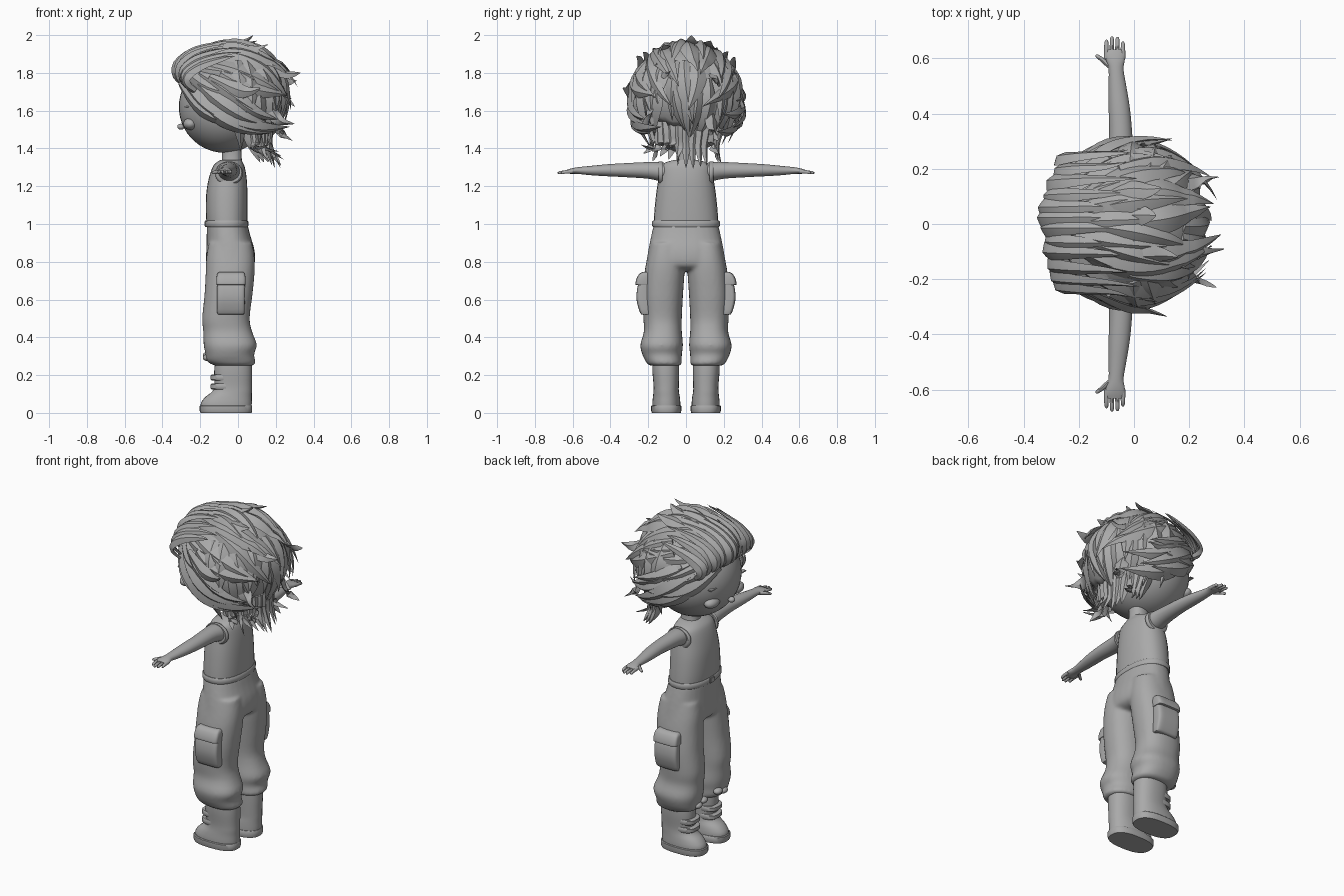
import bpy, bmesh, math, random
from mathutils import Vector, Matrix

if "Cube" in bpy.data.objects:
    bpy.data.objects.remove(bpy.data.objects["Cube"])

random.seed(7)
grey = bpy.data.materials.new("plain_grey")
grey.diffuse_color = (0.4, 0.4, 0.4, 1)
grey.use_nodes = True
grey.node_tree.nodes["Principled BSDF"].inputs["Base Color"].default_value = grey.diffuse_color


def finish(bm, name, angle=40):
    bmesh.ops.recalc_face_normals(bm, faces=bm.faces)
    me = bpy.data.meshes.new(name)
    bm.to_mesh(me)
    bm.free()
    me.materials.append(grey)
    for p in me.polygons:
        p.use_smooth = True
    me.set_sharp_from_angle(angle=math.radians(angle))
    ob = bpy.data.objects.new(name, me)
    bpy.context.collection.objects.link(ob)
    return ob


def smooth_rows(rows, k):
    """Catmull-Rom resampling of rows of numbers."""
    out = []
    for i in range(len(rows) - 1):
        a, b, c, d = rows[max(i - 1, 0)], rows[i], rows[i + 1], rows[min(i + 2, len(rows) - 1)]
        for j in range(k):
            t = j / k
            out.append([0.5 * (2 * q + (r - p) * t + (2 * p - 5 * q + 4 * r - s) * t * t
                               + (3 * q - p - 3 * r + s) * t ** 3) for p, q, r, s in zip(a, b, c, d)])
    return out + [list(rows[-1])]


def skin(bm, rings):
    """Join rings of points into a closed tube."""
    vs = [[bm.verts.new(p) for p in r] for r in rings]
    n = len(vs[0])
    for a, b in zip(vs, vs[1:]):
        for i in range(n):
            bm.faces.new((a[i], a[(i + 1) % n], b[(i + 1) % n], b[i]))
    bm.faces.new(vs[0])
    bm.faces.new(vs[-1])


def loft_into(bm, axis, rows, n=2.3, k=3, seg=28, side=1):
    """Rows: position along axis, then min and max of the two other axes."""
    rings = []
    for h, a0, a1, b0, b1 in smooth_rows(rows, k):
        ring = []
        for i in range(seg):
            t = 2 * math.pi * i / seg
            c, s = math.cos(t), math.sin(t)
            a = (a0 + a1) / 2 + (a1 - a0) / 2 * math.copysign(abs(c) ** (2 / n), c)
            b = (b0 + b1) / 2 + (b1 - b0) / 2 * math.copysign(abs(s) ** (2 / n), s)
            ring.append((a, b * side, h) if axis == 'z' else (a, h * side, b))
        rings.append(ring)
    skin(bm, rings)


def loft(name, axis, rows, **kw):
    bm = bmesh.new()
    loft_into(bm, axis, rows, **kw)
    return finish(bm, name)


def ball(name, c, r, seg=32, keep=None):
    bm = bmesh.new()
    bmesh.ops.create_uvsphere(bm, u_segments=seg, v_segments=seg * 2 // 3, radius=1,
                              matrix=Matrix.Translation(c) @ Matrix.Diagonal((*r, 1)))
    if keep:
        bmesh.ops.delete(bm, geom=[v for v in bm.verts if not keep(v.co)], context='VERTS')
    return finish(bm, name)


def box(name, lo, hi, bevel=0.008):
    bm = bmesh.new()
    lo, hi = Vector(lo), Vector(hi)
    bmesh.ops.create_cube(bm, size=1, matrix=Matrix.Translation((lo + hi) / 2)
                          @ Matrix.Diagonal((*(hi - lo), 1)))
    bmesh.ops.bevel(bm, geom=bm.edges[:], offset=bevel, segments=2, affect='EDGES')
    return finish(bm, name)


# torso and belt
loft("tank_top", 'z', [(0.99, -.165, .048, -.172, .172), (1.06, -.17, .05, -.168, .168),
     (1.16, -.168, .05, -.158, .158), (1.24, -.155, .046, -.146, .146),
     (1.30, -.135, .036, -.138, .138), (1.325, -.115, .025, -.11, .11), (1.34, -.09, .02, -.06, .06)])
loft("neck", 'z', [(1.28, -.1, .03, -.07, .07), (1.34, -.085, .02, -.05, .05), (1.45, -.085, .02, -.05, .05)])
loft("belt", 'z', [(.985, -.17, .053, -.175, .175), (.99, -.173, .055, -.179, .179),
     (1.012, -.173, .055, -.179, .179), (1.018, -.168, .05, -.175, .175)], k=1)
box("belt_buckle", (-.178, -.022, .985), (-.165, .022, 1.018), .004)

# trousers: hips and both legs fused into one cloth surface
bm = bmesh.new()
loft_into(bm, 'z', [(1.0, -.165, .05, -.17, .17), (.94, -.166, .065, -.184, .184),
          (.86, -.168, .088, -.2, .2), (.79, -.167, .088, -.208, .208), (.762, -.13, .06, -.18, .18),
          (.752, -.08, .02, -.1, .1)])
for s in (1, -1):
    loft_into(bm, 'z', [(.9, -.155, .075, .02, .188), (.82, -.168, .088, .008, .206),
              (.74, -.171, .088, .008, .22), (.62, -.178, .076, .016, .23), (.5, -.19, .062, .022, .226),
              (.43, -.184, .075, .022, .223), (.36, -.182, .1, .016, .242), (.31, -.172, .085, .022, .232),
              (.275, -.166, .092, .022, .215), (.255, -.135, .087, .025, .2), (.248, -.1, .06, .05, .17)], side=s)
pants = finish(bm, "pants")
m = pants.modifiers.new("fuse", 'REMESH')
m.mode, m.voxel_size, m.use_smooth_shade = 'VOXEL', .009, True
m = pants.modifiers.new("soften", 'SMOOTH')
m.factor, m.iterations = .5, 8

for s, tag in ((1, "left"), (-1, "right")):
    for i, (y, z) in enumerate(((.07, .305), (.12, .292))):
        ball("cuff_knot_%s_%d" % (tag, i), (-.163, s * y, z), (.024, .03, .018), 14)
    # puffy cargo pocket and flap
    loft("pocket_" + tag, 'z', [(.52, -.1, .026, .19, .228), (.53, -.11, .034, .19, .243),
         (.6, -.112, .036, .19, .262), (.67, -.11, .036, .19, .256), (.72, -.106, .034, .19, .235)],
         n=5, seg=40, side=s)
    loft("pocket_flap_" + tag, 'z', [(.677, -.112, .038, .19, .262), (.682, -.115, .04, .19, .268),
         (.71, -.114, .04, .19, .262), (.735, -.11, .036, .18, .248), (.746, -.1, .028, .18, .23)],
         n=5, seg=40, side=s)
    # boot
    loft("boot_" + tag, 'z', [(.03, -.198, .072, .03, .178), (.055, -.195, .073, .03, .178),
         (.085, -.172, .073, .033, .175), (.115, -.135, .074, .038, .172), (.15, -.125, .074, .038, .172),
         (.22, -.126, .075, .036, .178), (.28, -.12, .072, .036, .178)], side=s)
    loft("boot_sole_" + tag, 'z', [(0, -.198, .072, .028, .18), (.01, -.203, .075, .025, .184),
         (.036, -.203, .075, .025, .184), (.04, -.199, .073, .028, .18)], n=2.6, k=1, side=s)
    for i, z in enumerate((.14, .187)):
        loft("boot_strap_%s_%d" % (tag, i), 'z', [(z - .015, -.14, .02, .045, .165),
             (z - .01, -.146, .02, .042, .168), (z + .01, -.146, .02, .042, .168),
             (z + .015, -.14, .02, .045, .165)], n=3, k=1, side=s)
    # arm
    loft("arm_" + tag, 'y', [(.09, -.1, .01, 1.23, 1.318), (.14, -.105, .01, 1.228, 1.328),
         (.2, -.098, 0, 1.24, 1.328), (.32, -.09, -.006, 1.248, 1.322), (.42, -.092, -.015, 1.253, 1.316),
         (.5, -.092, -.028, 1.258, 1.308), (.56, -.092, -.038, 1.264, 1.302),
         (.59, -.1, -.034, 1.266, 1.298), (.615, -.108, -.032, 1.266, 1.292),
         (.632, -.1, -.04, 1.27, 1.286)], n=2, side=s)
    loft("armhole_trim_" + tag, 'y', [(.125, -.122, .026, 1.208, 1.33), (.136, -.122, .026, 1.206, 1.332),
         (.145, -.114, .02, 1.215, 1.331)], n=2, side=s)
    # fingers and thumb
    for i, tip in enumerate((.668, .68, .678, .662)):
        x = -.1 + i * .02
        loft("finger_%s_%d" % (tag, i), 'y', [(.6, x - .009, x + .009, 1.268, 1.288),
             (.64, x - .008, x + .008, 1.266, 1.285), (tip - .008, x - .007, x + .007, 1.263, 1.279),
             (tip, x - .002, x + .002, 1.268, 1.273)], n=2, k=2, seg=10, side=s)
    loft("thumb_" + tag, 'y', [(.565, -.095, -.07, 1.268, 1.29), (.59, -.122, -.095, 1.266, 1.286),
         (.607, -.14, -.118, 1.264, 1.281), (.614, -.138, -.13, 1.268, 1.276)], n=2, k=2, seg=10, side=s)
    # eye bulge and lash
    ball("eye_" + tag, (-.252, s * .115, 1.53), (.038, .055, .032), 20)
    box("eyelash_" + tag, (-.285, s * .115 - .05, 1.617), (-.26, s * .115 + .05, 1.624), .002)

# head and nose
ball("head", (-.07, 0, 1.62), (.243, .25, .243), 40)
ball("nose", (-.302, 0, 1.515), (.02, .02, .016), 14)

# hair
C, R = Vector((-.02, 0, 1.69)), Vector((.272, .285, .262))
cap = ball("hair_cap", C, R * .985, 40, lambda p: p.z > 1.66 - .55 * (p.x + .1))
cap.modifiers.new("thickness", 'SOLIDIFY').thickness = .03


def lock(bm, pts, w, th):
    """Tapered ridged blade along pts, lying flat against the head."""
    rings, n = [], len(pts) - 1
    for i, p in enumerate(pts):
        t = i / n
        tan = (pts[min(i + 1, n)] - pts[max(i - 1, 0)]).normalized()
        side = tan.cross(p - C).normalized()
        up = side.cross(tan)
        f = max(.02, (.45 + 1.5 * t if t < .36 else 1 - ((t - .36) / .64) ** 1.6))
        a, b = side * w * f / 2, up * th * f
        rings.append([p + a, p + b * .6 + a * .45, p + b, p - a * .45 + b * .6, p - a, p - b * .4])
    skin(bm, rings)


def on_head(d, k):
    return C + Vector((R.x * d.x, R.y * d.y, R.z * d.z)) * k


# locks swept from the forehead to the back
bm = bmesh.new()
T = math.radians(20)
pole, up = Vector((-math.cos(T), 0, math.sin(T))), Vector((math.sin(T), 0, math.cos(T)))
for count, a_start, a_end, base, flick in ((15, 24, 108, 1.0, .16), (13, 42, 132, 1.0, .2), (11, 70, 150, .99, .26)):
    for i in range(count):
        phi0 = math.radians(-112 + 224 * i / (count - 1)) + random.uniform(-.08, .08)
        a0 = a_start + random.uniform(-5, 5)
        a1 = a_end + random.uniform(-16, 14)
        fl, twist = flick * random.uniform(.2, 1), random.uniform(-.3, .3)
        pts = []
        for j in range(13):
            t = j / 12
            a, phi = math.radians(a0 + (a1 - a0) * t), phi0 + twist * t * t
            d = pole * math.cos(a) + (up * math.cos(phi) + Vector((0, math.sin(phi), 0))) * math.sin(a)
            front = .13 * math.exp(-5 * t) if a_start < 30 else .02
            p = on_head(d, base + front + fl * t ** 3 * (.45 if d.z > .6 else 1))
            p.z -= (.05 * t * t + .05 * math.sin(math.pi * t)) * abs(math.sin(phi)) ** 3
            pts.append(p)
        lock(bm, pts, random.uniform(.08, .115), .026)
finish(bm, "swept_hair", 35)

# raised quiff rolling up from the hairline
bm = bmesh.new()
for i in range(12):
    y = -.235 + .47 * i / 11 + random.uniform(-.01, .01)
    x, d, r = 1.1 * y * y, 1.5 * y * y, random.uniform(-.012, .012)
    rows = [(-.285 + x, y * .95, 1.735 - d * .4), (-.32 + x + r, y, 1.78 - d * .5), (-.315 + x + r, y, 1.85 - d * .8),
            (-.25 + x, y * 1.04, 1.915 - d), (-.14 + x, y * 1.08, 1.952 - d),
            (.0 + random.uniform(-.04, .06), y * 1.12 + r, 1.968 - d)]
    lock(bm, [Vector(p) for p in smooth_rows(rows, 3)], .07, .018)
finish(bm, "front_quiff", 35)

# locks falling over the back and sides
bm = bmesh.new()
for count, e0, e1, fl in ((11, 42, -20, .24), (13, 18, -50, .34)):
    for i in range(count):
        az = math.radians(-88 + 176 * i / (count - 1)) + random.uniform(-.08, .08)
        end, f, tw = e1 + random.uniform(-14, 10), fl * random.uniform(.2, 1), random.uniform(-.3, .3)
        pts = []
        for j in range(11):
            t = j / 10
            e, z = math.radians(e0 + (end - e0) * t), az + tw * t * t
            d = Vector((math.cos(e) * math.cos(z), math.cos(e) * math.sin(z), math.sin(e)))
            pts.append(on_head(d, .98 + f * t ** 3))
        lock(bm, pts, random.uniform(.08, .11), .024)
finish(bm, "back_hair", 35)

# long wispy locks at the nape, flicking outward
bm = bmesh.new()
for i in range(15):
    az = math.radians(-85 + 170 * i / 14)
    c, s, r = math.cos(az), math.sin(az), random.uniform(0, 1)
    rows = [(.03 + .14 * c, .21 * s, 1.6), (.045 + .12 * c, .18 * s, 1.5),
            (.07 + .1 * c, (.16 + .03 * r) * s, 1.41), (.11 + (.08 + .1 * r) * c, (.18 + .07 * r) * s, 1.285 + .1 * r * r + .04 * abs(s))]
    lock(bm, [Vector(p) for p in smooth_rows(rows, 4)], .07, .022)
finish(bm, "nape_hair", 35)

# loose tips on the crown, sides and back
bm = bmesh.new()
for rows in ([(-.12, .02, 1.93), (0, .03, 1.95), (.05, .03, 1.97), (.08, .03, 1.998)],
             [(.05, -.12, 1.86), (.17, -.11, 1.82), (.25, -.1, 1.79), (.33, -.09, 1.8)],
             [(.05, .14, 1.84), (.17, .15, 1.78), (.24, .16, 1.75), (.31, .17, 1.76)],
             [(-.15, .1, 1.91), (-.02, .12, 1.94), (.05, .12, 1.95), (.1, .13, 1.97)],
             [(-.1, -.1, 1.92), (.02, -.11, 1.93), (.1, -.11, 1.93), (.16, -.12, 1.95)],
             [(-.15, -.25, 1.78), (-.03, -.3, 1.72), (.05, -.31, 1.7), (.12, -.335, 1.72)],
             [(-.15, .25, 1.76), (-.03, .29, 1.68), (.06, .29, 1.64), (.14, .31, 1.62)],
             [(.12, -.18, 1.68), (.17, -.19, 1.6), (.22, -.2, 1.55), (.3, -.23, 1.53)],
             [(.15, .12, 1.66), (.19, .13, 1.56), (.22, .14, 1.49), (.29, .17, 1.44)]):
    lock(bm, [Vector(p) for p in smooth_rows(rows, 4)], .08, .02)
finish(bm, "loose_hair", 35)
